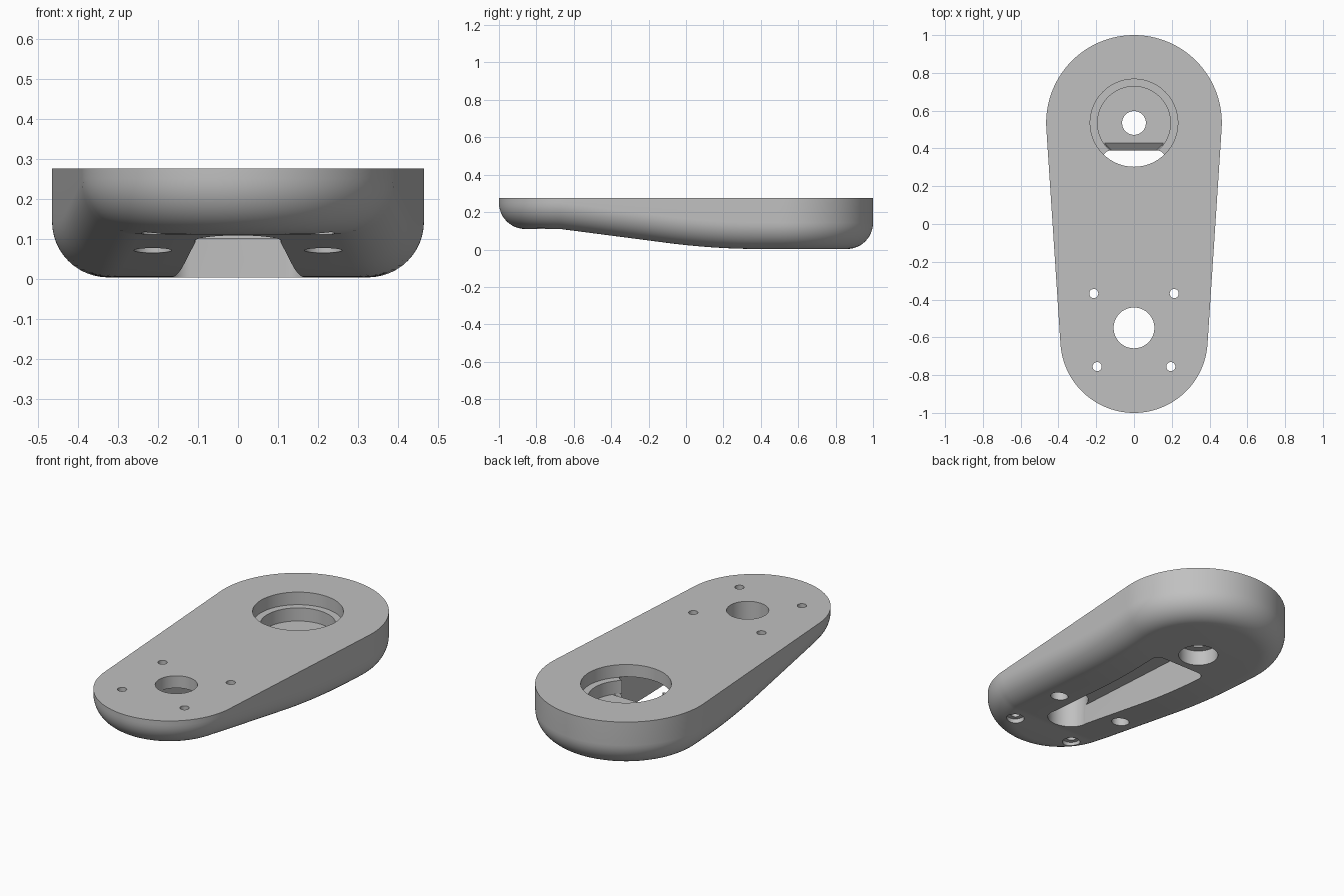
import bpy, bmesh
from math import sin, cos, asin, pi, radians

cube = bpy.data.objects.get("Cube")
if cube:
    bpy.data.objects.remove(cube, do_unlink=True)

HEIGHT = 0.275
BIG_Y, BIG_R = 0.535, 0.465
SMALL_Y, SMALL_R = -0.61, 0.39
FILLET = 0.14
TILT = asin((BIG_R - SMALL_R) / (BIG_Y - SMALL_Y))

grey = bpy.data.materials.new("plain grey")
grey.use_nodes = True
colour = (0.53, 0.53, 0.53, 1)
grey.diffuse_color = colour
grey.node_tree.nodes["Principled BSDF"].inputs["Base Color"].default_value = colour


def make_object(name, bm):
    bmesh.ops.recalc_face_normals(bm, faces=bm.faces[:])
    mesh = bpy.data.meshes.new(name)
    bm.to_mesh(mesh)
    bm.free()
    mesh.materials.append(grey)
    obj = bpy.data.objects.new(name, mesh)
    bpy.context.collection.objects.link(obj)
    return obj


def arc(cx, cy, r, start, end, steps):
    return [(cx + r * cos(start + (end - start) * i / steps),
             cy + r * sin(start + (end - start) * i / steps)) for i in range(steps + 1)]


def underside(y):
    """Height of the underside: flat, then a gentle ramp up to the thin end."""
    t = min(max(0.4 - y, 0), 0.5)
    return min(0.003 + 0.13 * t * t + 0.13 * max(0, -0.1 - y), 0.11)


def outline(inset):
    """Tapered plan outline, moved inward by inset."""
    big = arc(0, BIG_Y, BIG_R - inset, pi / 2, -TILT, 36)
    small = arc(0, SMALL_Y, SMALL_R - inset, -TILT, -pi / 2, 30)
    (ax, ay), (bx, by) = big[-1], small[0]
    side = [(ax + (bx - ax) * i / 40, ay + (by - ay) * i / 40) for i in range(1, 40)]
    half = big + side + small
    half[0] = (0, half[0][1])
    half[-1] = (0, half[-1][1])
    return half + [(-x, y) for x, y in half[-2:0:-1]]


# Arm body: flat top, straight rim, rounded lower edge, ramped underside
bm = bmesh.new()
rings = [[bm.verts.new((x, y, HEIGHT)) for x, y in outline(0)]]
STEPS = 12
for i in range(STEPS + 1):
    t = pi / 2 * i / STEPS
    rings.append([bm.verts.new((x, y, underside(y) + FILLET * (1 - sin(t))))
                  for x, y in outline(FILLET * (1 - cos(t)))])
n = len(rings[0])
bm.faces.new(rings[0])
for a, b in zip(rings, rings[1:]):
    for i in range(n):
        j = (i + 1) % n
        bm.faces.new((a[i], a[j], b[j], b[i]))
last = rings[-1]
for i in range(n // 2):
    strip = [last[i], last[i + 1], last[n - i - 1], last[(n - i) % n]]
    bm.faces.new(list(dict.fromkeys(strip)))
body = make_object("arm_body", bm)


def cut(low, z0, z1, high=None):
    """Cut a prism between two matching loops out of the body."""
    cbm = bmesh.new()
    a = [cbm.verts.new((x, y, z0)) for x, y in low]
    b = [cbm.verts.new((x, y, z1)) for x, y in (high or low)]
    cbm.faces.new(a)
    cbm.faces.new(b)
    for i in range(len(a)):
        j = (i + 1) % len(a)
        cbm.faces.new((a[i], a[j], b[j], b[i]))
    cutter = make_object("cutter", cbm)
    cutter.hide_render = True
    mod = body.modifiers.new("cut", 'BOOLEAN')
    mod.operation = 'DIFFERENCE'
    mod.solver = 'EXACT'
    mod.object = cutter
    bpy.context.view_layer.objects.active = body
    bpy.ops.object.modifier_apply(modifier=mod.name)
    bpy.data.objects.remove(cutter, do_unlink=True)


def bore(x, y, r, z0, z1, steps=64):
    cut(arc(x, y, r, 0, 2 * pi, steps)[:-1], z0, z1)


# Tapered slot open to the underside
corner = arc(0.12, 0.345, 0.045, 0, pi / 2, 8)
slot = arc(0, -0.55, 0.105, pi, 2 * pi, 32) + corner + [(-x, y) for x, y in corner[::-1]]
cut(slot, -0.5, 0.206)

# Stepped pocket in the wide end, with a sloped lip down into the slot
bore(0, BIG_Y, 0.232, 0.204, 0.5, 96)
bore(0, BIG_Y, 0.193, 0.13, 0.5, 96)
cut([(-0.12, 0.37), (0.12, 0.37), (0.12, 0.39), (-0.12, 0.39)], 0.1, 0.131,
    [(-0.125, 0.37), (0.125, 0.37), (0.157, 0.43), (-0.157, 0.43)])

# Pivot hole with a recess below
bore(0, BIG_Y, 0.063, -0.5, 0.5)
bore(0, BIG_Y, 0.105, -0.5, 0.09)

# Shaft hole in the narrow end
bore(0, -0.55, 0.108, -0.5, 0.5)

# Four screw holes, counterbored from below
for side in (-1, 1):
    for x, y in ((0.213, -0.368), (0.195, -0.755)):
        bore(side * x, y, 0.024, -0.5, 0.5, 32)
        bore(side * x, y, 0.047, -0.5, 0.135, 32)

bpy.ops.object.select_all(action='DESELECT')
body.select_set(True)
bpy.context.view_layer.objects.active = body
bpy.ops.object.shade_smooth_by_angle(angle=radians(30))
